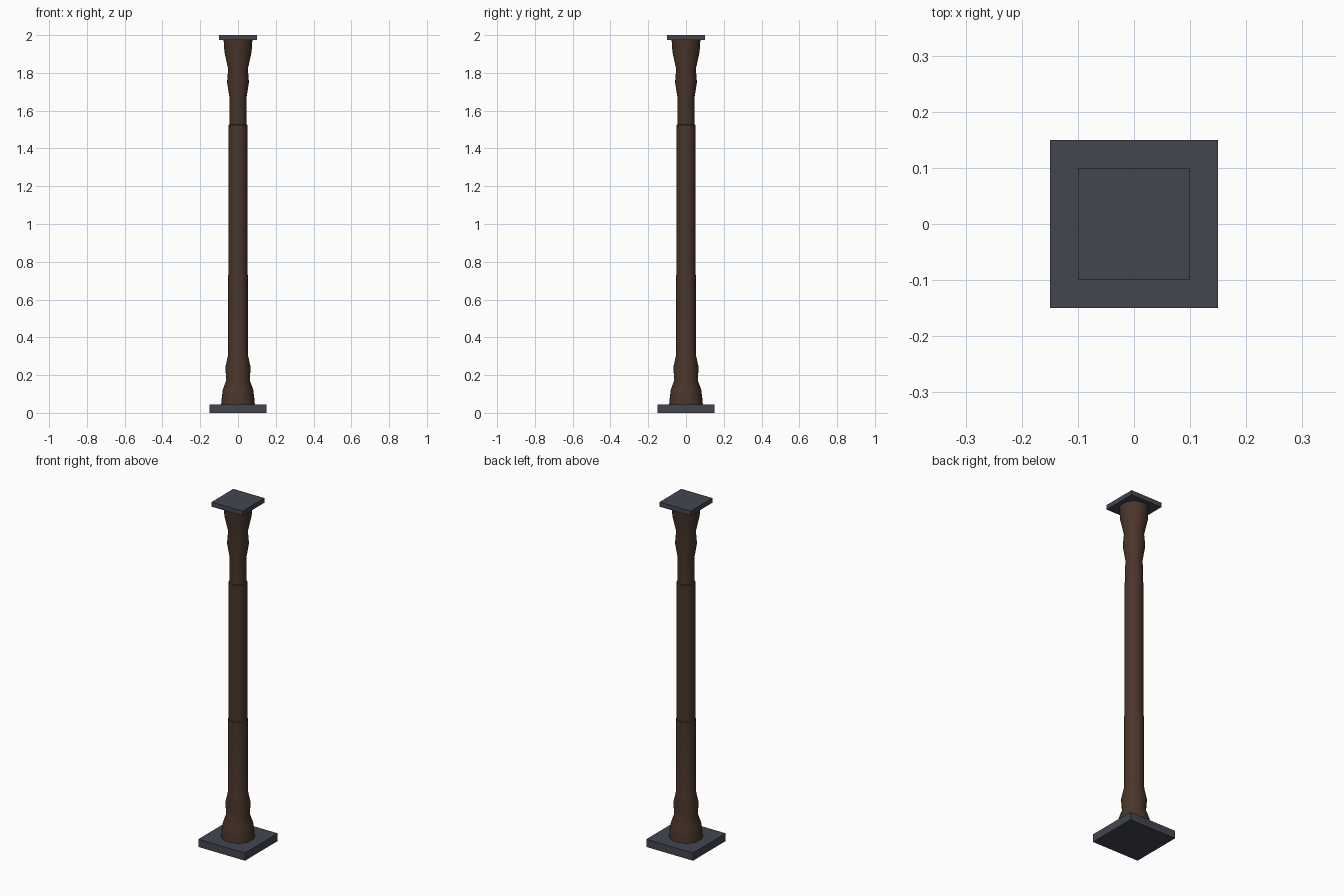
import bpy
import bmesh
import math
from mathutils import Matrix, Vector

cube = bpy.data.objects.get("Cube")
if cube:
    bpy.data.objects.remove(cube, do_unlink=True)


def make_material(name, rgb):
    mat = bpy.data.materials.new(name)
    mat.use_nodes = True
    color = (*rgb, 1)
    mat.diffuse_color = color
    mat.node_tree.nodes["Principled BSDF"].inputs["Base Color"].default_value = color
    return mat


def add_object(name, bm, mat):
    mesh = bpy.data.meshes.new(name)
    bmesh.ops.recalc_face_normals(bm, faces=bm.faces)
    bm.to_mesh(mesh)
    bm.free()
    obj = bpy.data.objects.new(name, mesh)
    bpy.context.collection.objects.link(obj)
    mesh.materials.append(mat)
    return obj


def plate(name, width, bottom, top, mat):
    bm = bmesh.new()
    place = Matrix.Translation((0, 0, (bottom + top) / 2))
    size = Matrix.Diagonal((width, width, top - bottom, 1))
    bmesh.ops.create_cube(bm, size=1, matrix=place @ size)
    return add_object(name, bm, mat)


def turned(name, profile, mat, sides=32):
    bm = bmesh.new()
    verts = [bm.verts.new((r, 0, z)) for r, z in profile]
    edges = [bm.edges.new(pair) for pair in zip(verts, verts[1:])]
    bmesh.ops.spin(bm, geom=verts + edges, axis=Vector((0, 0, 1)),
                   angle=math.tau, steps=sides, use_merge=True)
    bmesh.ops.remove_doubles(bm, verts=bm.verts, dist=0.0001)
    bmesh.ops.holes_fill(bm, edges=bm.edges, sides=0)
    obj = add_object(name, bm, mat)
    bpy.ops.object.select_all(action="DESELECT")
    obj.select_set(True)
    bpy.context.view_layer.objects.active = obj
    bpy.ops.object.shade_smooth_by_angle(angle=math.radians(40))
    return obj


wood = make_material("dark_wood", (0.068, 0.036, 0.023))
slate = make_material("slate", (0.056, 0.061, 0.081))

# Square end plates
plate("base_plate", 0.30, 0, 0.045, slate)
plate("top_plate", 0.20, 1.973, 2, slate)

# Turned shaft with flared foot, swellings and flared head
shaft_profile = [
    (0.089, 0.045), (0.086, 0.08), (0.081, 0.12), (0.062, 0.175),
    (0.067, 0.24), (0.053, 0.305), (0.052, 0.73), (0.049, 0.731),
    (0.049, 1.525), (0.046, 1.526), (0.045, 1.67), (0.058, 1.75),
    (0.052, 1.82), (0.072, 1.91), (0.076, 1.973),
]
turned("shaft", shaft_profile, wood)
